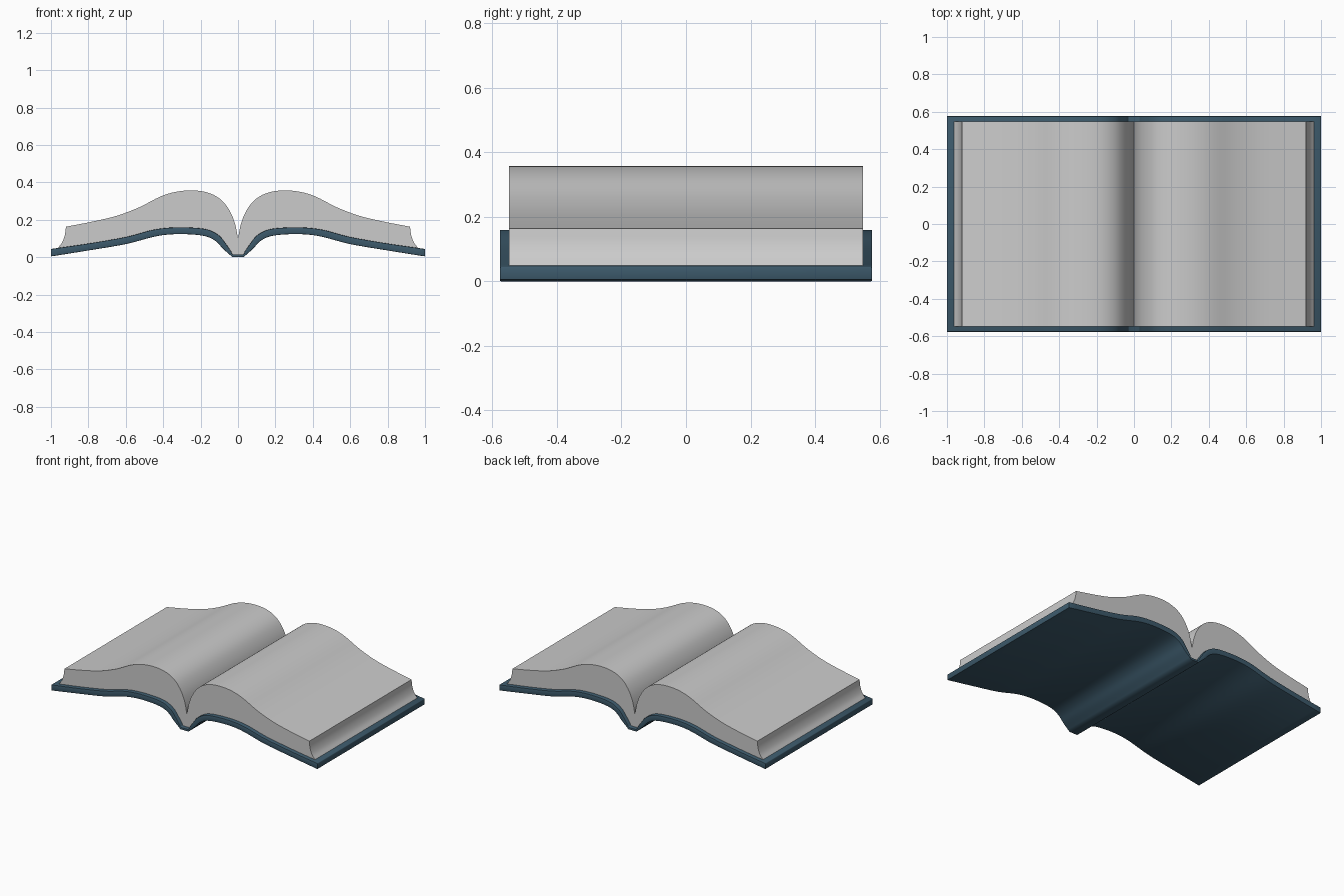
import bpy, bmesh, math
from mathutils import Vector

if "Cube" in bpy.data.objects:
    bpy.data.objects.remove(bpy.data.objects["Cube"])


def spline(points, steps=4):
    """Catmull-Rom curve through 2D points."""
    p = [Vector(q) for q in points]
    p = [2 * p[0] - p[1]] + p + [2 * p[-1] - p[-2]]
    out = []
    for a, b, c, d in zip(p, p[1:], p[2:], p[3:]):
        for i in range(steps):
            t = i / steps
            out.append(0.5 * (2 * b + (c - a) * t + (2 * a - 5 * b + 4 * c - d) * t * t
                              + (3 * b - a - 3 * c + d) * t ** 3))
    return out + [p[-2]]


def mirrored(half):
    """Half profile starting at x = 0, completed to run left to right."""
    return [Vector((-q[0], q[1])) for q in reversed(half[1:])] + [Vector(q) for q in half]


def finish(bm, name, colour=None):
    bmesh.ops.recalc_face_normals(bm, faces=bm.faces)
    mesh = bpy.data.meshes.new(name)
    bm.to_mesh(mesh)
    bm.free()
    ob = bpy.data.objects.new(name, mesh)
    bpy.context.collection.objects.link(ob)
    if colour:
        mat = bpy.data.materials.new(name)
        mat.diffuse_color = colour
        mat.use_nodes = True
        mat.node_tree.nodes["Principled BSDF"].inputs["Base Color"].default_value = mat.diffuse_color
        mesh.materials.append(mat)
    bpy.ops.object.select_all(action='DESELECT')
    ob.select_set(True)
    bpy.context.view_layer.objects.active = ob
    bpy.ops.object.shade_smooth_by_angle(angle=math.radians(40))
    return ob


# Cover half profiles: flat spine first, then the curved board
spine_top = [(0, 0.015), (0.03, 0.015)]
spine_bottom = [(0, 0), (0.03, 0)]
board_top = spline([(0.036, 0.03), (0.065, 0.072), (0.1, 0.115), (0.16, 0.147), (0.25, 0.158),
                    (0.36, 0.158), (0.46, 0.145), (0.6, 0.108), (0.8, 0.073), (1, 0.044)])
board_bottom = spline([(0.043, 0.012), (0.08, 0.045), (0.118, 0.085), (0.17, 0.111), (0.255, 0.122),
                       (0.36, 0.122), (0.455, 0.108), (0.6, 0.07), (0.8, 0.036), (1, 0.004)])
top = mirrored(spine_top + board_top)
bottom = mirrored(spine_bottom + board_bottom)

# Cover: quad strip section swept along y, with rounded edges
bm = bmesh.new()
W = 0.577
rings = [[bm.verts.new((q.x, y, q.y)) for q, y in ((t, -W), (t, W), (b, W), (b, -W))]
         for t, b in zip(top, bottom)]
for r, s in zip(rings, rings[1:]):
    for i in range(4):
        j = (i + 1) % 4
        bm.faces.new((r[i], r[j], s[j], s[i]))
bm.faces.new(rings[0])
bm.faces.new(rings[-1])
bmesh.ops.recalc_face_normals(bm, faces=bm.faces)
sharp = [e for e in bm.edges if e.calc_face_angle(0) > math.radians(60)]
bmesh.ops.bevel(bm, geom=sharp, offset=0.005, segments=2, profile=0.5,
                affect='EDGES', clamp_overlap=True)
finish(bm, "cover", (0.045, 0.1, 0.145, 1))

# Page block: arched leaves, hollow fore edge, underside resting in the cover
leaf = spline([(0, 0.1), (0.015, 0.175), (0.04, 0.24), (0.08, 0.297), (0.13, 0.333), (0.19, 0.352),
               (0.26, 0.357), (0.34, 0.348), (0.42, 0.322), (0.53, 0.266), (0.65, 0.221),
               (0.78, 0.19), (0.92, 0.163)], 5)
fore_edge = spline([(0.92, 0.163), (0.926, 0.118), (0.941, 0.078), (0.965, 0.047)], 4)
under = [Vector((q[0], q[1] - 0.002)) for q in reversed(spine_top + [p for p in board_top if p.x < 0.95])]
right = leaf + fore_edge[1:] + under
outline = right + [Vector((-q.x, q.y)) for q in reversed(right[1:-1])]

bm = bmesh.new()
L = 0.549
ends = [[bm.verts.new((q[0], y, q[1])) for q in outline] for y in (-L, L)]
n = len(outline)
for i in range(n):
    j = (i + 1) % n
    bm.faces.new((ends[0][i], ends[0][j], ends[1][j], ends[1][i]))
for e in ends:
    bm.faces.new(e)
finish(bm, "pages")
